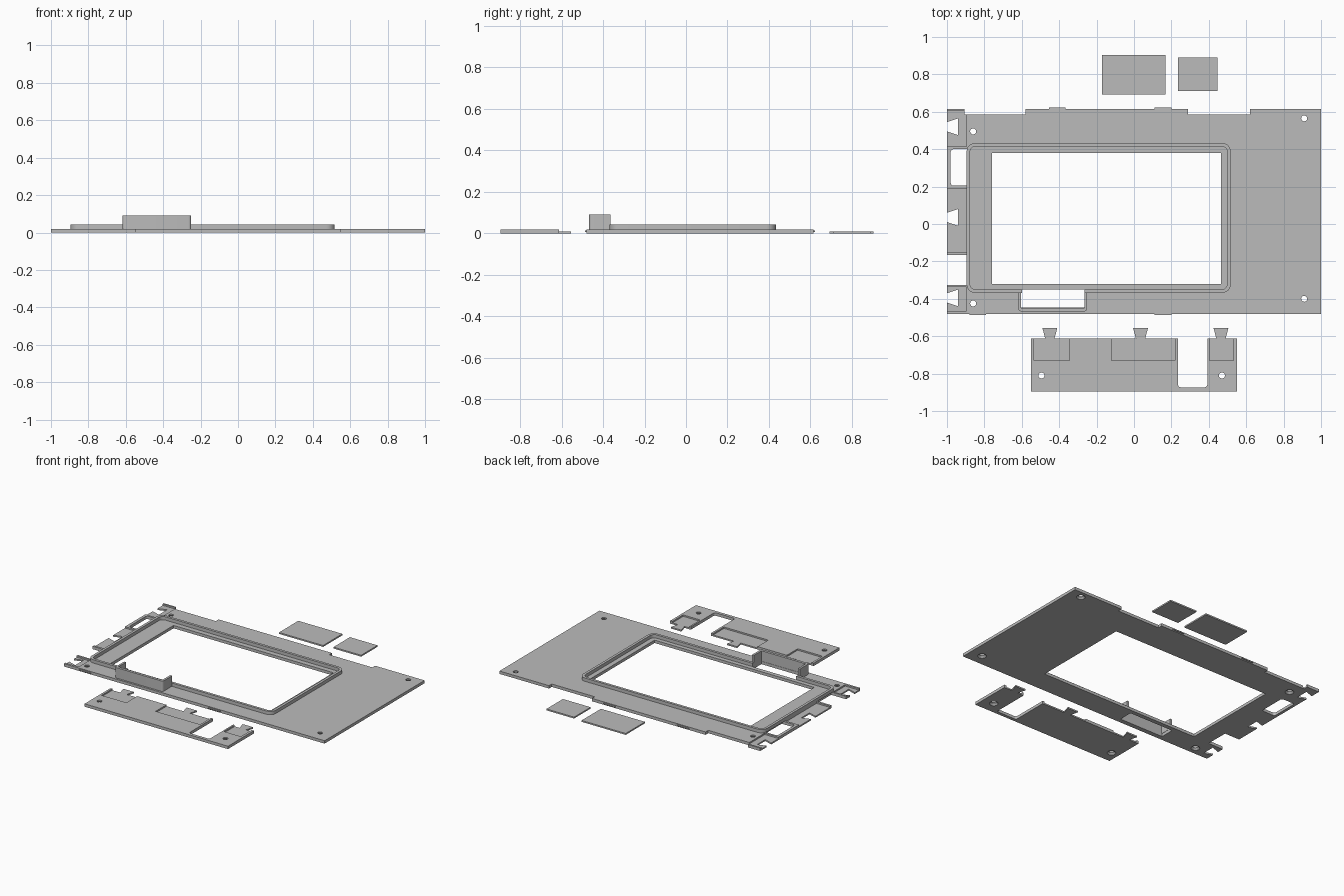
import bpy, bmesh, math

if "Cube" in bpy.data.objects:
    bpy.data.objects.remove(bpy.data.objects["Cube"])

grey = bpy.data.materials.new("plain_grey")
grey.diffuse_color = (0.5, 0.5, 0.5, 1)
grey.use_nodes = True
grey.node_tree.nodes["Principled BSDF"].inputs["Base Color"].default_value = grey.diffuse_color


def prism(name, pts, z0, z1):
    """Extrude a flat outline between two heights."""
    bm = bmesh.new()
    face = bm.faces.new([bm.verts.new((x, y, z0)) for x, y in pts])
    top = bmesh.ops.extrude_face_region(bm, geom=[face])["geom"]
    bmesh.ops.translate(bm, vec=(0, 0, z1 - z0),
                        verts=[v for v in top if isinstance(v, bmesh.types.BMVert)])
    bmesh.ops.recalc_face_normals(bm, faces=bm.faces)
    return finish(name, bm)


def finish(name, bm):
    mesh = bpy.data.meshes.new(name)
    bm.to_mesh(mesh)
    bm.free()
    mesh.materials.append(grey)
    ob = bpy.data.objects.new(name, mesh)
    bpy.context.collection.objects.link(ob)
    return ob


def rect(x0, y0, x1, y1, r=0):
    """Rectangle outline, with rounded corners if r is given."""
    if not r:
        return [(x0, y0), (x1, y0), (x1, y1), (x0, y1)]
    pts = []
    corners = [(x1 - r, y1 - r), (x0 + r, y1 - r), (x0 + r, y0 + r), (x1 - r, y0 + r)]
    for q, (cx, cy) in enumerate(corners):
        for i in range(7):
            a = math.radians(q * 90 + i * 15)
            pts.append((cx + r * math.cos(a), cy + r * math.sin(a)))
    return pts


def combine(ob, other, operation="DIFFERENCE"):
    mod = ob.modifiers.new(operation.lower(), "BOOLEAN")
    mod.operation, mod.object, mod.solver = operation, other, "EXACT"
    bpy.context.view_layer.objects.active = ob
    bpy.ops.object.modifier_apply(modifier=mod.name)
    bpy.data.objects.remove(other)


def cut(ob, pts, z0=-0.1, z1=0.2):
    combine(ob, prism("cutter", pts, z0, z1))


def screw_hole(ob, x, y):
    """Through hole, countersunk from below."""
    for r0, r1, z0, z1 in ((0.016, 0.016, -0.1, 0.1), (0.032, 0.016, -0.004, 0.012)):
        bm = bmesh.new()
        bmesh.ops.create_cone(bm, cap_ends=True, segments=24, radius1=r0, radius2=r1, depth=z1 - z0)
        bmesh.ops.translate(bm, verts=bm.verts, vec=(x, y, (z0 + z1) / 2))
        combine(ob, finish("cutter", bm))


# Main panel, with its stepped back edge and side tabs
panel = prism("main_panel", [
    (-1, -0.48), (1, -0.48), (1, 0.615), (0.62, 0.615), (0.62, 0.585), (0.29, 0.585),
    (0.29, 0.615), (-0.58, 0.615), (-0.58, 0.585), (-0.905, 0.585), (-0.905, 0.615),
    (-1, 0.615), (-1, -0.165), (-0.885, -0.165), (-0.885, -0.325), (-1, -0.325)], 0, 0.02)
cut(panel, rect(-0.76, -0.32, 0.465, 0.38))               # screen opening
cut(panel, rect(-0.605, -0.447, -0.265, -0.35))           # slot under the hood
cut(panel, rect(-0.98, 0.205, -0.877, 0.40, 0.015))       # side window
# Recessed tabs with dovetail notches
for y0, y1, mid in ((0.415, 0.603, 0.52), (-0.15, 0.19, 0.035), (-0.465, -0.338, -0.395)):
    cut(panel, rect(-1.1, y0, -0.895, y1), 0.01)
    cut(panel, [(-1.02, mid - 0.018), (-0.94, mid - 0.045),
                (-0.94, mid + 0.045), (-1.02, mid + 0.018)])
for x, y in ((-0.86, 0.495), (-0.86, -0.425), (0.91, 0.565), (0.91, -0.40)):
    screw_hole(panel, x, y)

# Small snap ridges on the long edges
for x, y in ((-0.455, 0.615), (0.11, 0.615), (-0.88, -0.487), (0.11, -0.487)):
    prism("snap_ridge", rect(x, y, x + 0.09, y + 0.007), 0.006, 0.014)

# Raised rim around the screen, open at the hood
rim = prism("screen_rim", rect(-0.895, -0.368, 0.517, 0.433, 0.045), 0.02, 0.043)
cut(rim, rect(-0.877, -0.35, 0.499, 0.415, 0.03))
cut(rim, rect(-0.60, -0.40, -0.265, -0.33))

# Three-sided hood over the slot
hood = prism("slot_hood", rect(-0.618, -0.467, -0.25, -0.30, 0.015), 0.02, 0.092)
cut(hood, rect(-0.603, -0.449, -0.265, -0.2))
cut(hood, rect(-0.7, -0.365, -0.2, -0.2))

# Separate side panel with recesses, cutout and dovetails
side = prism("side_panel", rect(-0.55, -0.895, 0.55, -0.612), 0, 0.02)
cut(side, rect(0.235, -0.873, 0.392, -0.4, 0.015))
for x0, x1, mid in ((-0.535, -0.345, -0.45), (-0.12, 0.22, 0.035), (0.403, 0.533, 0.465)):
    cut(side, rect(x0, -0.73, x1, -0.5), 0.01)
    prism("dovetail", [(mid - 0.025, -0.612), (mid + 0.025, -0.612),
                       (mid + 0.04, -0.555), (mid - 0.04, -0.555)], 0, 0.01)
for x in (-0.495, 0.47):
    screw_hole(side, x, -0.81)

# Loose cover plates
prism("large_cover", rect(-0.17, 0.692, 0.168, 0.903), 0, 0.01)
prism("small_cover", rect(0.235, 0.71, 0.447, 0.89), 0, 0.01)

# Smooth the rounded corners, keep the edges sharp
for ob in bpy.context.collection.objects:
    bpy.ops.object.select_all(action="DESELECT")
    ob.select_set(True)
    bpy.context.view_layer.objects.active = ob
    bpy.ops.object.shade_smooth_by_angle(angle=math.radians(30))
